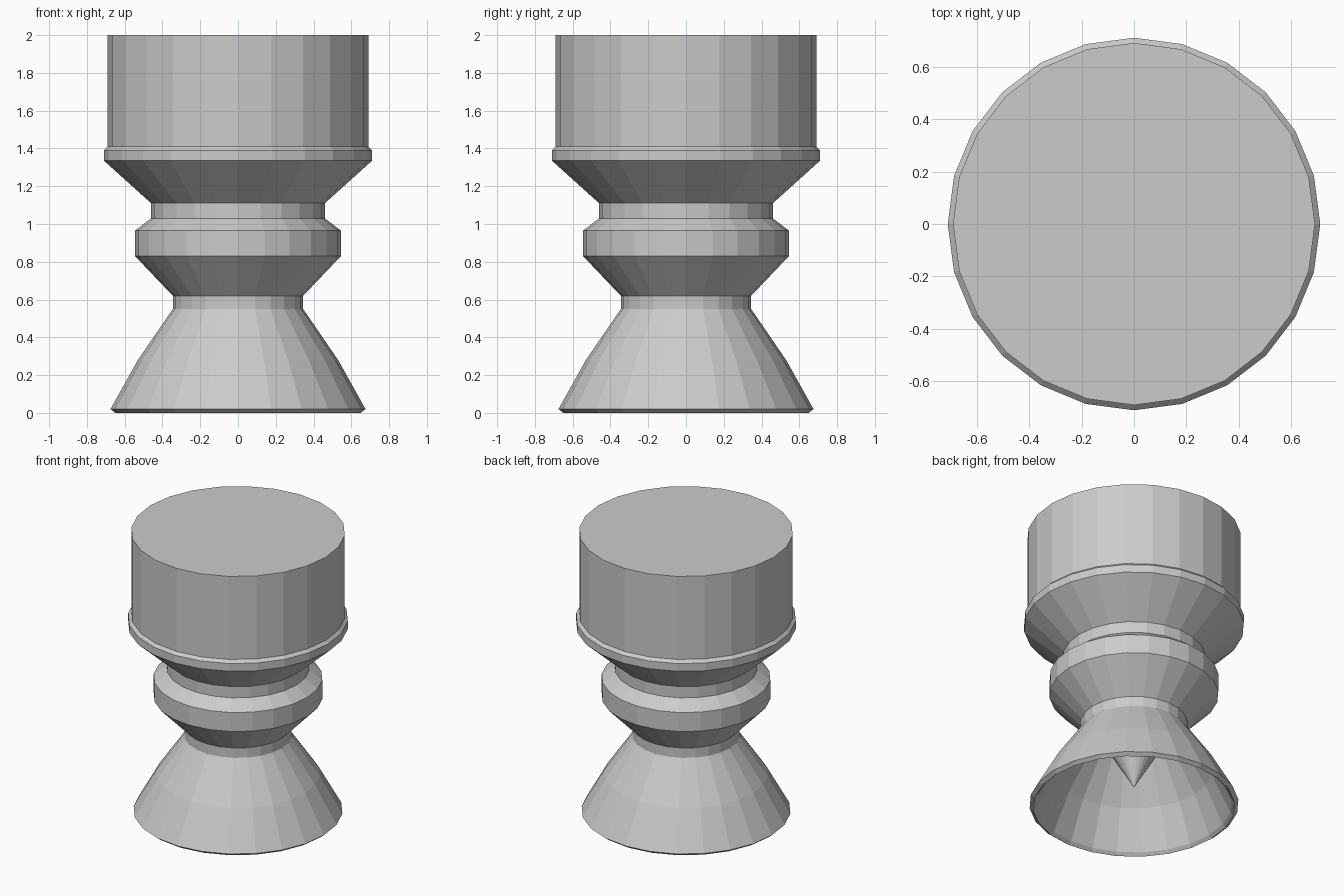
import bpy
import bmesh
from math import cos, sin, tau

SIDES = 24

if "Cube" in bpy.data.objects:
    bpy.data.objects.remove(bpy.data.objects["Cube"], do_unlink=True)

metal = bpy.data.materials.new("light_grey_metal")
metal.use_nodes = True
colour = (0.6, 0.6, 0.6, 1)
metal.diffuse_color = colour
metal.node_tree.nodes["Principled BSDF"].inputs["Base Color"].default_value = colour


def lathe(name, profile):
    """Turn (radius, height) points around z; flat faces, single pole at radius 0.
    Profiles run upward on outer walls and downward on inner ones."""
    bm = bmesh.new()
    rings = []
    for r, z in profile:
        count = SIDES if r else 1
        rings.append([bm.verts.new((r * cos(tau * i / SIDES), r * sin(tau * i / SIDES), z))
                      for i in range(count)])
    for low, high in zip(rings, rings[1:]):
        for i in range(SIDES):
            j = (i + 1) % SIDES
            if len(low) == 1:
                bm.faces.new((low[0], high[j], high[i]))
            elif len(high) == 1:
                bm.faces.new((low[i], low[j], high[0]))
            else:
                bm.faces.new((low[i], low[j], high[j], high[i]))
    mesh = bpy.data.meshes.new(name)
    bm.to_mesh(mesh)
    bm.free()
    mesh.materials.append(metal)
    obj = bpy.data.objects.new(name, mesh)
    bpy.context.collection.objects.link(obj)
    return obj


# Upper tank with its flat lid
lathe("tank", [(0.69, 1.41), (0.69, 2.0), (0, 2.0)])

# Collar and the funnel below it
lathe("collar", [(0.46, 1.11), (0.71, 1.335), (0.71, 1.39), (0.69, 1.41)])

# Narrow neck
lathe("neck", [(0.46, 1.03), (0.46, 1.11)])

# Bulging chamber
lathe("chamber", [(0.345, 0.62), (0.545, 0.83), (0.545, 0.965), (0.46, 1.03)])

# Hollow bell: inner ceiling, inner wall, rim, outer wall, throat
lathe("nozzle_bell", [(0, 0.62), (0.325, 0.62), (0.325, 0.55), (0.51, 0.28),
                      (0.63, 0.02), (0.65, 0), (0.675, 0.02), (0.53, 0.28),
                      (0.345, 0.55), (0.345, 0.62)])

# Pointed plug hanging inside the bell
lathe("inner_cone", [(0, 0.14), (0.28, 0.62)])
